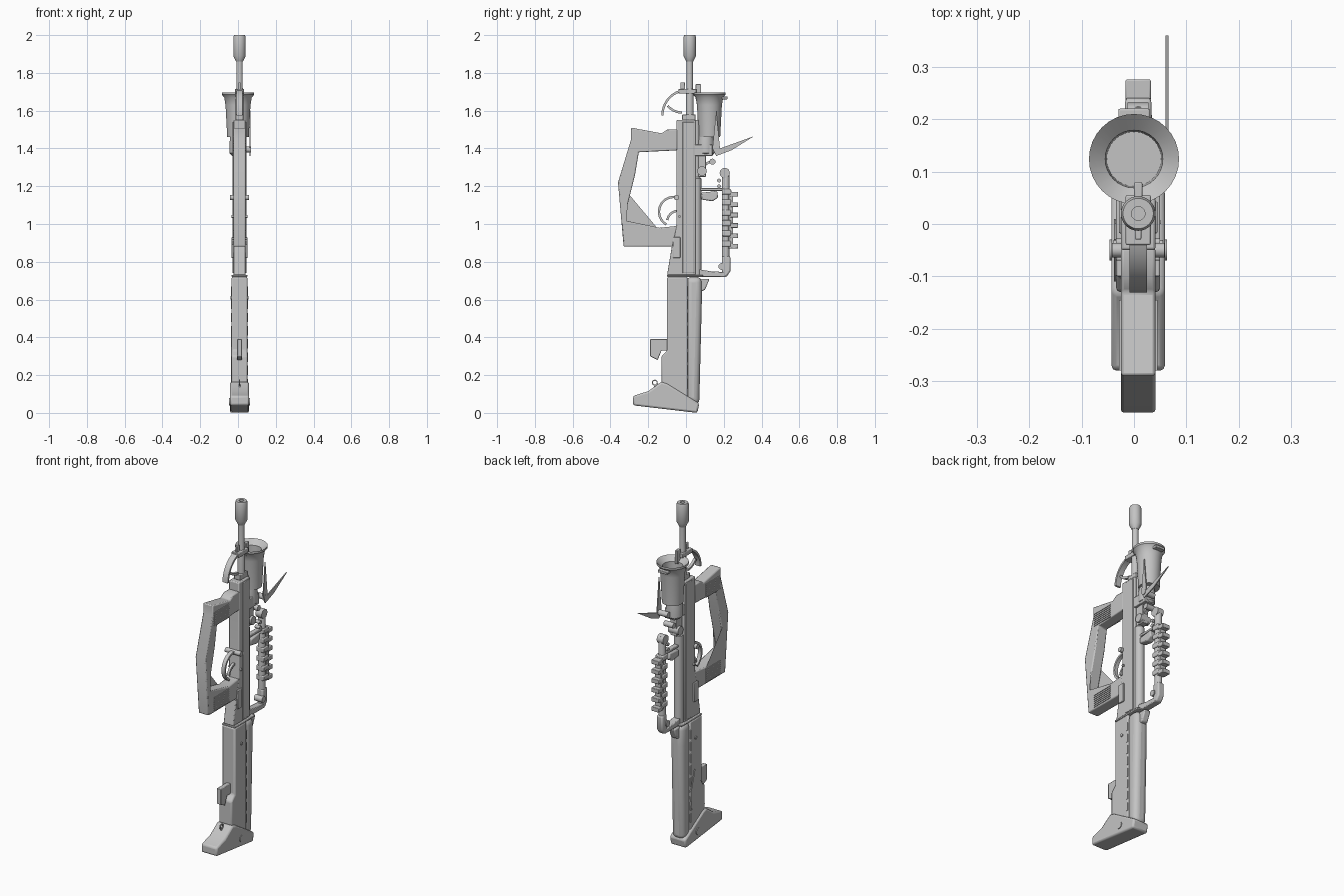
import bpy, bmesh
from math import sin, cos, tau, radians

cube = bpy.data.objects.get("Cube")
if cube:
    bpy.data.objects.remove(cube, do_unlink=True)

colour = (.55, .55, .55, 1)
grey = bpy.data.materials.new("plain grey")
grey.use_nodes = True
grey.diffuse_color = colour
grey.node_tree.nodes["Principled BSDF"].inputs["Base Color"].default_value = colour

CENTRE = .008      # centre plane of the long body
SLIM = .02         # half widths shared by several parts
BODY = .033
STOCK = .042
STOCK_TOP = .72
BODY_TOP = 1.55
BARREL_Y = .02
GRIP_Y = .21


def finish(name, bm, bevel=0, segments=2):
    """Turn a bmesh into a grey, smooth-by-angle object."""
    bmesh.ops.recalc_face_normals(bm, faces=bm.faces)
    mesh = bpy.data.meshes.new(name)
    bm.to_mesh(mesh)
    bm.free()
    mesh.materials.append(grey)
    obj = bpy.data.objects.new(name, mesh)
    bpy.context.collection.objects.link(obj)
    if bevel:
        mod = obj.modifiers.new("bevel", "BEVEL")
        mod.width, mod.segments = bevel, segments
        mod.limit_method, mod.angle_limit = 'ANGLE', radians(35)
    bpy.ops.object.select_all(action='DESELECT')
    obj.select_set(True)
    bpy.context.view_layer.objects.active = obj
    bpy.ops.object.shade_smooth_by_angle(angle=radians(35))


def plate(name, outline, half, x=CENTRE, bevel=0, segments=2):
    """Side outline of (y, z) points, extruded by half a width to both sides of x."""
    bm = bmesh.new()
    face = bm.faces.new([bm.verts.new((x - half, y, z)) for y, z in outline])
    new = bmesh.ops.extrude_face_region(bm, geom=[face])["geom"]
    moved = [v for v in new if isinstance(v, bmesh.types.BMVert)]
    bmesh.ops.translate(bm, vec=(half * 2, 0, 0), verts=moved)
    finish(name, bm, bevel, segments)


def box(name, y, z, half, x=CENTRE, bevel=.003):
    """Block between two depths and two heights."""
    (front, back), (low, high) = y, z
    plate(name, [(front, low), (back, low), (back, high), (front, high)], half, x, bevel)


def arc(y, z, radius, start=0, end=360, steps=16):
    angles = [radians(start + (end - start) * k / steps) for k in range(steps + 1)]
    return [(y + radius * cos(a), z + radius * sin(a)) for a in angles]


def pin(name, y, z, radius, half, x=CENTRE):
    """Cylinder lying across the body."""
    plate(name, arc(y, z, radius)[:-1], half, x)


def hoop(name, y, z, radius, start, end, half, thick=.012):
    """Curved strap following part of a circle."""
    outer = arc(y, z, radius + thick / 2, start, end)
    inner = arc(y, z, radius - thick / 2, start, end)
    plate(name, outer + inner[::-1], half)


def lathe(name, x, y, profile, sides=32):
    """Profile of (radius, z) points turned about a vertical axis."""
    bm = bmesh.new()
    turns = [tau * k / sides for k in range(sides)]
    rings = [[bm.verts.new((x + r * cos(a), y + r * sin(a), z)) for a in turns] for r, z in profile]
    for low, high in zip(rings, rings[1:]):
        for k in range(sides):
            bm.faces.new((low[k - 1], low[k], high[k], high[k - 1]))
    bm.faces.new(rings[0])
    bm.faces.new(rings[-1])
    finish(name, bm)


# Stock: squared front half, rounded back half
plate("stock_front", [(.01, STOCK_TOP), (-.1, STOCK_TOP), (-.1, .33), (-.13, .3), (-.13, .16), (.01, .06)],
      STOCK, bevel=.008)
plate("stock_back", [(0, STOCK_TOP), (.084, STOCK_TOP), (.084, .6), (.07, .04), (0, .06)],
      STOCK, bevel=.03, segments=4)
box("stock_collar", (-.1, .09), (STOCK_TOP, .73), STOCK)
plate("stock_spur", [(.07, .71), (.125, .71), (.1, .65), (.07, .64)], SLIM, bevel=.006)
plate("stock_hook", [(-.19, .39), (-.09, .39), (-.09, .33), (-.13, .33), (-.15, .28), (-.19, .3)],
      .013, bevel=.003)
pin("stock_pin", -.04, .61, .009, STOCK + .005)
plate("side_cover", [(-.03, .43), (.01, .3), (0, .2), (-.05, .18), (-.11, .3)], .004, CENTRE - STOCK)
for k in range(8):
    low = .13 + k * .07
    box("stock_slot", (0, .007), (low, low + .05), STOCK + .002, bevel=0)

# Butt with its bolt and sling ring
plate("butt", [(-.28, .04), (.06, 0), (.07, .05), (-.1, .155), (-.13, .165), (-.2, .115), (-.28, .09)],
      .051, bevel=.01)
pin("butt_bolt", -.05, .06, SLIM, .055)
hoop("sling_ring", -.165, .16, .013, 0, 350, .003, thick=.006)
box("sling_post", (-.169, -.161), (.12, .15), .004, bevel=0)

# Receiver with side rails and rear tube
plate("receiver", [(-.1, .73), (.05, .73), (.05, BODY_TOP), (-.05, BODY_TOP), (-.05, 1), (-.075, .88)],
      BODY, bevel=.005)
box("side_rails", (-.018, .043), (.74, BODY_TOP - .01), BODY + .004)
box("side_latches", (-.07, -.03), (.82, .93), STOCK)
pin("receiver_pin", -.035, 1.04, .007, STOCK)
pin("selector", -.05, 1.14, .014, .05)
lathe("rear_tube", CENTRE, .055, [(.026, .73), (.026, 1.24), (.018, 1.25), (.018, BODY_TOP)])

# Barrel and hollow muzzle
lathe("barrel", CENTRE, BARREL_Y, [(.02, 1.5), (.02, 1.7), (.017, 1.72), (.017, 1.9)])
lathe("muzzle", CENTRE, BARREL_Y,
      [(.018, 1.86), (.033, 1.89), (.033, 1.99), (.029, 2), (.013, 2), (.013, 1.95)])

# Front sight
box("sight_block", (-.04, .055), (1.69, 1.715), .024)
box("barrel_block", (-.02, .05), (BODY_TOP, 1.58), SLIM)
box("sight_post", (.05, .08), (1.66, 1.74), .008)
box("sight_blade", (-.03, -.005), (1.7, 1.75), .006)
hoop("sight_guard", .01, 1.575, .135, 90, 180, .017)
hoop("sight_brace", -.02, 1.69, .1, 220, 270, .008)

# Carrying handle: a bent grip between two ribbed blocks
plate("handle", [(-.29, 1.51), (-.13, 1.48), (-.1, 1.5), (-.045, 1.5), (-.045, 1.39), (-.25, 1.38),
                 (-.27, 1.26), (-.33, 1.02), (-.14, .98), (-.045, .99), (-.07, .88), (-.33, .88),
                 (-.36, 1.22), (-.29, 1.45)], BODY, bevel=.006)
for base in (.89, 1.387):
    for k in range(7):
        low = base + k * .012
        box("handle_rib", (-.28, -.145), (low, low + .006), BODY + .004, bevel=0)

# Trigger and guard
hoop("trigger_guard", -.065, 1.065, .078, 80, 240, .011)
hoop("trigger", -.04, 1.01, .06, 90, 170, .007)

# Flared cup on a jointed mount behind the barrel
lathe("cup", 0, .124, [(.045, 1.46), (.057, 1.46), (.066, 1.63), (.073, 1.67), (.086, 1.685),
                       (.086, 1.697), (.055, 1.67), (.052, 1.52)])
lathe("cup_base", 0, .105, [(.03, 1.36), (.045, 1.375), (.045, 1.43), (.04, 1.47)])
box("cup_tab", (.19, .22), (1.66, 1.675), .03, x=0)
box("cup_mount", (.045, .14), (1.36, 1.42), BODY)
box("cup_strut", (.065, .105), (1.25, 1.38), SLIM)
pin("lower_joint", .085, 1.28, .025, BODY)
pin("upper_joint", .14, 1.33, .016, .03)
hoop("joint_link", .14, 1.28, .05, 90, 180, .01)

# Thin forked arm at the side
plate("fork_arm", [(.16, 1.6), (.18, 1.4), (.36, 1.465), (.24, 1.39), (.16, 1.36), (.14, 1.4)], .003, x=.063)
pin("fork_pivot", .16, 1.395, .016, .035, x=.034)

# Rear foregrip: foot, elbow, tube and toothed rail
plate("grip_foot", [(.04, STOCK_TOP), (GRIP_Y, STOCK_TOP), (GRIP_Y, .745), (.13, .75), (.04, .765)],
      SLIM, bevel=.004)
plate("grip_elbow", [(.19, STOCK_TOP), (.215, STOCK_TOP), (.235, .75), (.235, .83), (.19, .83)],
      SLIM, bevel=.008)
lathe("grip_tube", CENTRE, GRIP_Y, [(SLIM, .8), (SLIM, 1.27), (.014, 1.29)])
pin("grip_pivot", .19, .775, .018, .026)
pin("grip_knob", .205, 1.27, .027, SLIM)
box("grip_rail", (.225, .25), (.87, 1.165), SLIM)
for k in range(6):
    low = .87 + k * .055
    box("rail_tooth", (.235, .276), (low, low + .025), .024)
    box("grip_band", (.19, .238), (low + .01, low + .04), .025, bevel=.005)
box("grip_cap", (.19, .24), (1.16, 1.18), .024)

# Bracket joining the foregrip to the body
box("grip_bracket", (.06, .2), (1.176, 1.19), .014)
plate("grip_catch", [(.08, 1.165), (.165, 1.175), (.17, 1.14), (.14, 1.12), (.08, 1.13)],
      SLIM, bevel=.006)
for z in (1.2, 1.23):
    pin("bracket_pin", .175, z, .01, .016)
